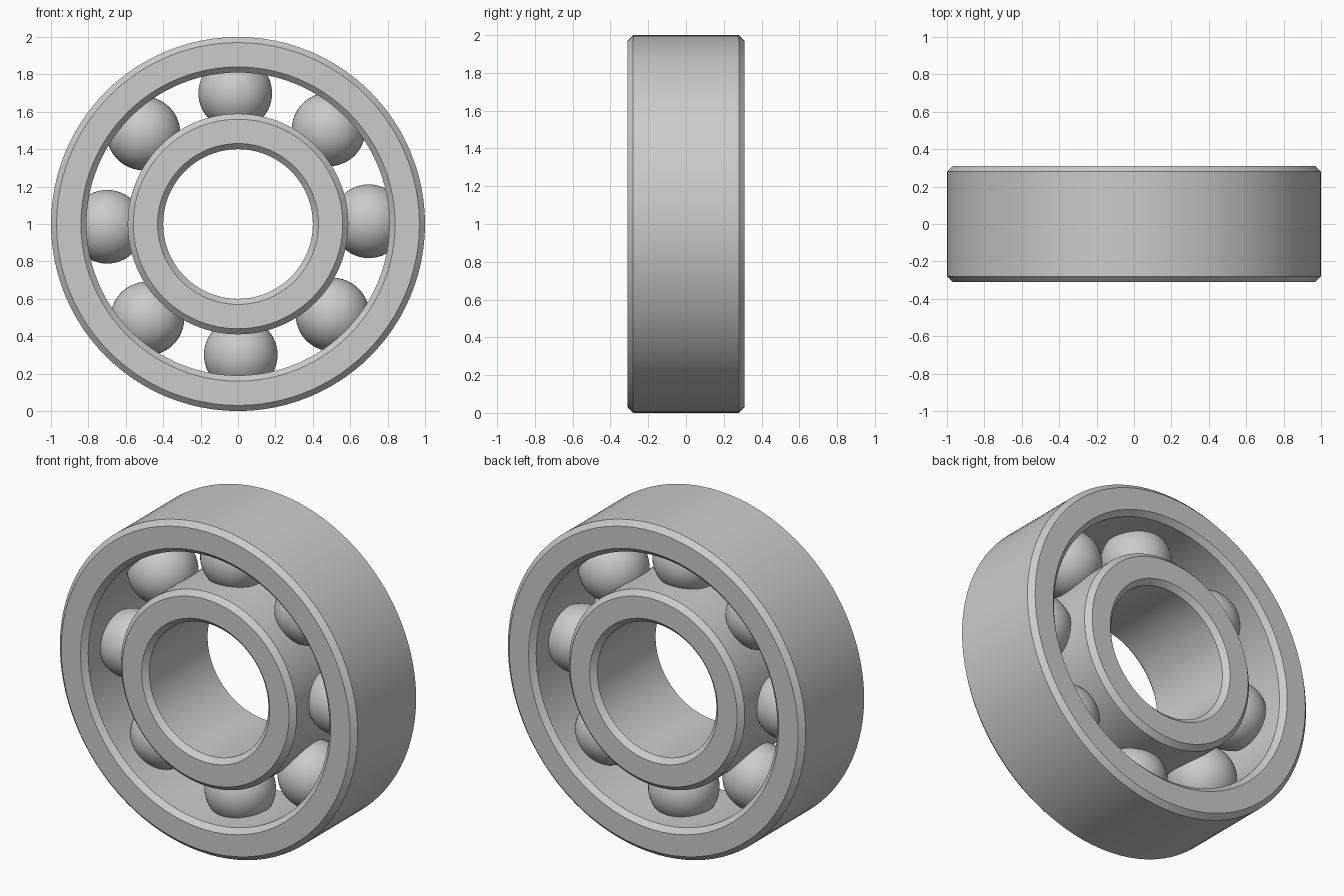
import bpy
import bmesh
from math import cos, sin, pi, radians
from mathutils import Matrix, Vector

cube = bpy.data.objects.get("Cube")
if cube:
    bpy.data.objects.remove(cube, do_unlink=True)

HALF_WIDTH = 0.31
CHAMFER = 0.03
SEGMENTS = 96
BALLS = 8
BALL_RADIUS = 0.197
PITCH_RADIUS = 0.7
CENTRE = Vector((0, 0, 1))

steel = bpy.data.materials.new("steel grey")
steel.use_nodes = True
steel.diffuse_color = (0.6, 0.6, 0.6, 1)
steel.node_tree.nodes["Principled BSDF"].inputs["Base Color"].default_value = (0.6, 0.6, 0.6, 1)


def finish(bm, name, location, angle):
    """Turn a bmesh into a smooth-shaded steel object."""
    bmesh.ops.recalc_face_normals(bm, faces=bm.faces)
    mesh = bpy.data.meshes.new(name)
    bm.to_mesh(mesh)
    bm.free()
    mesh.materials.append(steel)
    obj = bpy.data.objects.new(name, mesh)
    obj.location = location
    bpy.context.collection.objects.link(obj)
    bpy.ops.object.select_all(action="DESELECT")
    obj.select_set(True)
    bpy.context.view_layer.objects.active = obj
    bpy.ops.object.shade_smooth_by_angle(angle=angle)
    return obj


def ring(name, inner, outer):
    """Chamfered rectangle section revolved about the y axis."""
    w, c = HALF_WIDTH, CHAMFER
    half = [(inner + c, -w), (outer - c, -w), (outer, c - w)]
    other = [(outer, w - c), (outer - c, w), (inner + c, w)]
    section = half + other + [(inner, w - c), (inner, c - w)]
    bm = bmesh.new()
    loops = []
    for i in range(SEGMENTS):
        a = 2 * pi * i / SEGMENTS
        loops.append([bm.verts.new((r * cos(a), y, r * sin(a))) for r, y in section])
    n = len(section)
    for i in range(SEGMENTS):
        here, after = loops[i], loops[(i + 1) % SEGMENTS]
        for j in range(n):
            k = (j + 1) % n
            bm.faces.new((here[j], here[k], after[k], after[j]))
    return finish(bm, name, CENTRE, radians(30))


# Outer and inner races
ring("outer_ring", 0.81, 1.0)
ring("inner_ring", 0.40, 0.59)

# Balls evenly spaced between the races, turned very slightly
for i in range(BALLS):
    a = 2 * pi * i / BALLS + radians(1.2)
    bm = bmesh.new()
    bmesh.ops.create_uvsphere(bm, u_segments=48, v_segments=24, radius=BALL_RADIUS,
                              matrix=Matrix.Rotation(a, 4, "Y"))
    spot = CENTRE + PITCH_RADIUS * Vector((cos(a), 0, sin(a)))
    finish(bm, f"ball_{i + 1}", spot, radians(60))
